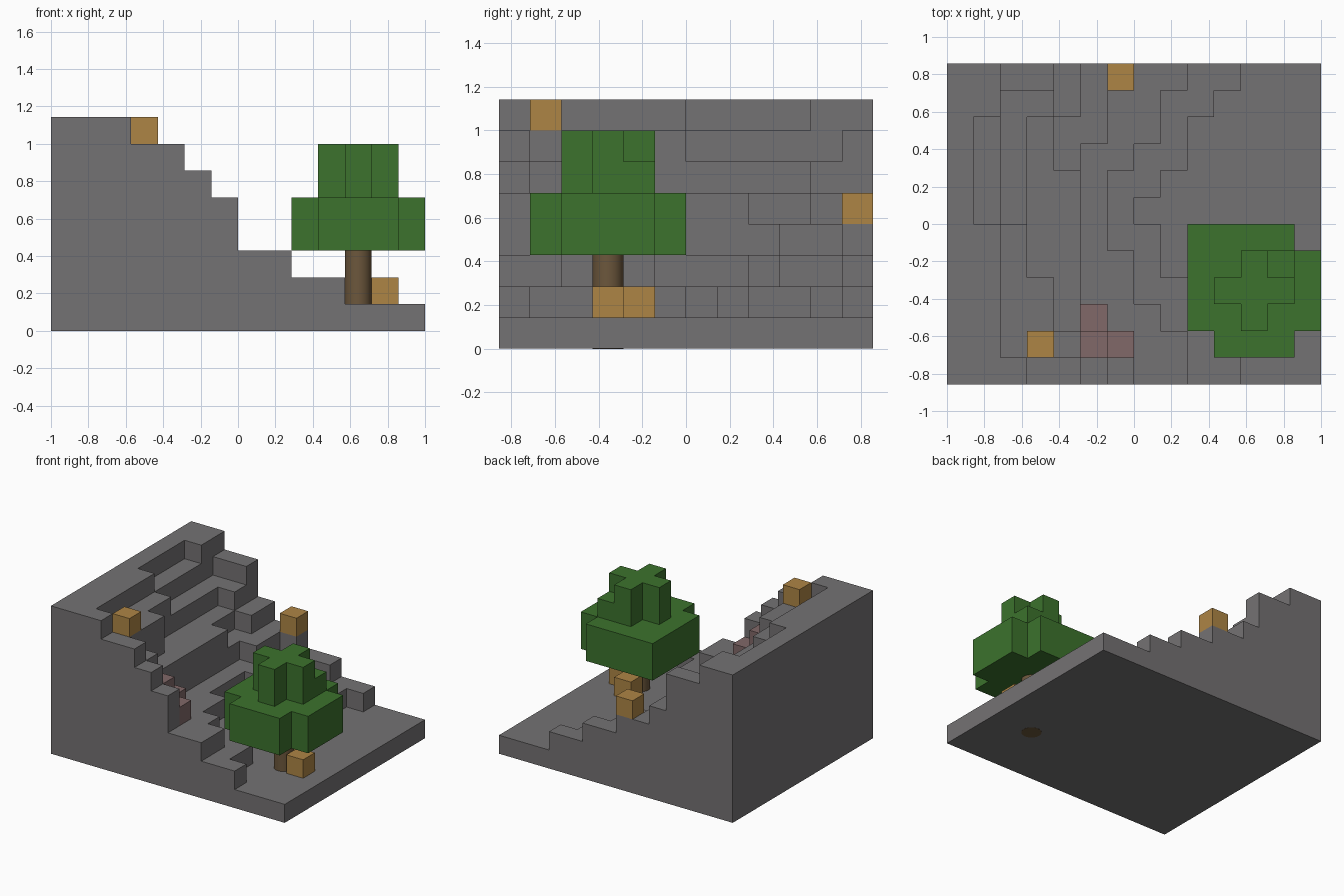
import bpy
import bmesh
from math import radians
from mathutils import Vector

if "Cube" in bpy.data.objects:
    bpy.data.objects.remove(bpy.data.objects["Cube"], do_unlink=True)

CELL = 1 / 7
COLUMNS, ROWS = 14, 12


def make_material(name, red, green, blue):
    mat = bpy.data.materials.new(name)
    mat.use_nodes = True
    mat.diffuse_color = (red, green, blue, 1)
    mat.node_tree.nodes["Principled BSDF"].inputs["Base Color"].default_value = (red, green, blue, 1)
    return mat


stone = make_material("stone grey", 0.175, 0.168, 0.172)
leaf = make_material("leaf green", 0.045, 0.17, 0.026)
amber = make_material("amber", 0.42, 0.235, 0.06)
bark = make_material("bark brown", 0.15, 0.095, 0.045)
rose = make_material("dull rose", 0.22, 0.14, 0.14)


def place(column, row, layer):
    """Grid coordinates to world position."""
    return Vector(((column - COLUMNS / 2) * CELL, (row - ROWS / 2) * CELL, layer * CELL))


def finish(name, bm, mat):
    mesh = bpy.data.meshes.new(name)
    bm.to_mesh(mesh)
    bm.free()
    mesh.materials.append(mat)
    obj = bpy.data.objects.new(name, mesh)
    bpy.context.collection.objects.link(obj)
    return obj


def block_shell(name, cells, mat, hidden_by=()):
    """Outer skin of a set of grid cells, with flat areas merged."""
    cells = set(cells)
    solid = cells | set(hidden_by)
    bm = bmesh.new()
    for cell in cells:
        for axis in range(3):
            for side in (0, 1):
                step = [0, 0, 0]
                step[axis] = 2 * side - 1
                if tuple(c + s for c, s in zip(cell, step)) in solid:
                    continue
                corners = []
                for u, v in ((0, 0), (1, 0), (1, 1), (0, 1)):
                    corner = list(cell)
                    corner[axis] += side
                    corner[(axis + 1) % 3] += u
                    corner[(axis + 2) % 3] += v
                    corners.append(bm.verts.new(place(*corner)))
                bm.faces.new(corners if side else corners[::-1])
    bmesh.ops.remove_doubles(bm, verts=bm.verts, dist=CELL / 100)
    bmesh.ops.dissolve_limit(bm, angle_limit=radians(1), verts=bm.verts, edges=bm.edges)
    return finish(name, bm, mat)


def box_cells(columns, rows, layers):
    return {(c, r, l) for c in range(*columns) for r in range(*rows) for l in range(*layers)}


# Terraced hillside: depth of each terrace per row (front to back), lowest terrace first
terraces = [
    (11, 10, 10, 9, 8, 8, 7, 8, 9, 9, 10, 11),
    (9, 9, 8, 7, 7, 6, 6, 6, 7, 8, 8, 9),
    (7, 7, 6, 5, 5, 5, 5, 5, 5, 6, 6, 7),
    (7, 6, 5, 5, 5, 5, 5, 5, 4, 4, 5, 5),
    (6, 5, 4, 4, 3, 3, 3, 3, 3, 3, 4, 4),
    (5, 4, 4, 4, 3, 3, 2, 2, 2, 2, 2, 4),
    (3, 2, 2, 2, 2, 2, 1, 1, 1, 1, 2, 2),
]
hill = box_cells((0, COLUMNS), (0, ROWS), (0, 1))
for layer, depths in enumerate(terraces, start=1):
    for row, depth in enumerate(depths):
        hill |= {(column, row, layer) for column in range(depth)}

# Rose blocks set into the slope
rose_cells = {(5, 1, 4), (6, 1, 3), (5, 2, 3)}
block_shell("hillside", hill - rose_cells, stone, rose_cells)
block_shell("rose_blocks", rose_cells, rose, hill)

# Loose amber blocks
for name, cell in (("upper_block", (3, 1, 7)), ("back_block", (6, 11, 4)),
                   ("tree_side_block", (12, 3, 1)), ("tree_back_block", (11, 4, 1))):
    block_shell(name, {cell}, amber)

# Tree crown: wide lower tier with clipped corners, cross-shaped upper tier
lower = box_cells((9, 14), (1, 6), (3, 5))
lower -= {(c, r, l) for c, r in ((9, 1), (13, 1), (13, 5)) for l in (3, 4)}
upper = box_cells((10, 13), (3, 4), (5, 7)) | box_cells((11, 12), (2, 5), (5, 7))
upper.add((12, 4, 5))
block_shell("tree_crown", lower | upper, leaf)

# Round trunk, its foot showing under the base
bm = bmesh.new()
bmesh.ops.create_cone(bm, cap_ends=True, segments=24, radius1=CELL / 2, radius2=CELL / 2, depth=CELL * 3.1)
bmesh.ops.translate(bm, verts=bm.verts, vec=place(11.5, 3.5, 1.55) - Vector((0, 0, 0.001)))
trunk = finish("tree_trunk", bm, bark)
bpy.ops.object.select_all(action="DESELECT")
trunk.select_set(True)
bpy.context.view_layer.objects.active = trunk
bpy.ops.object.shade_smooth_by_angle(angle=radians(40))
